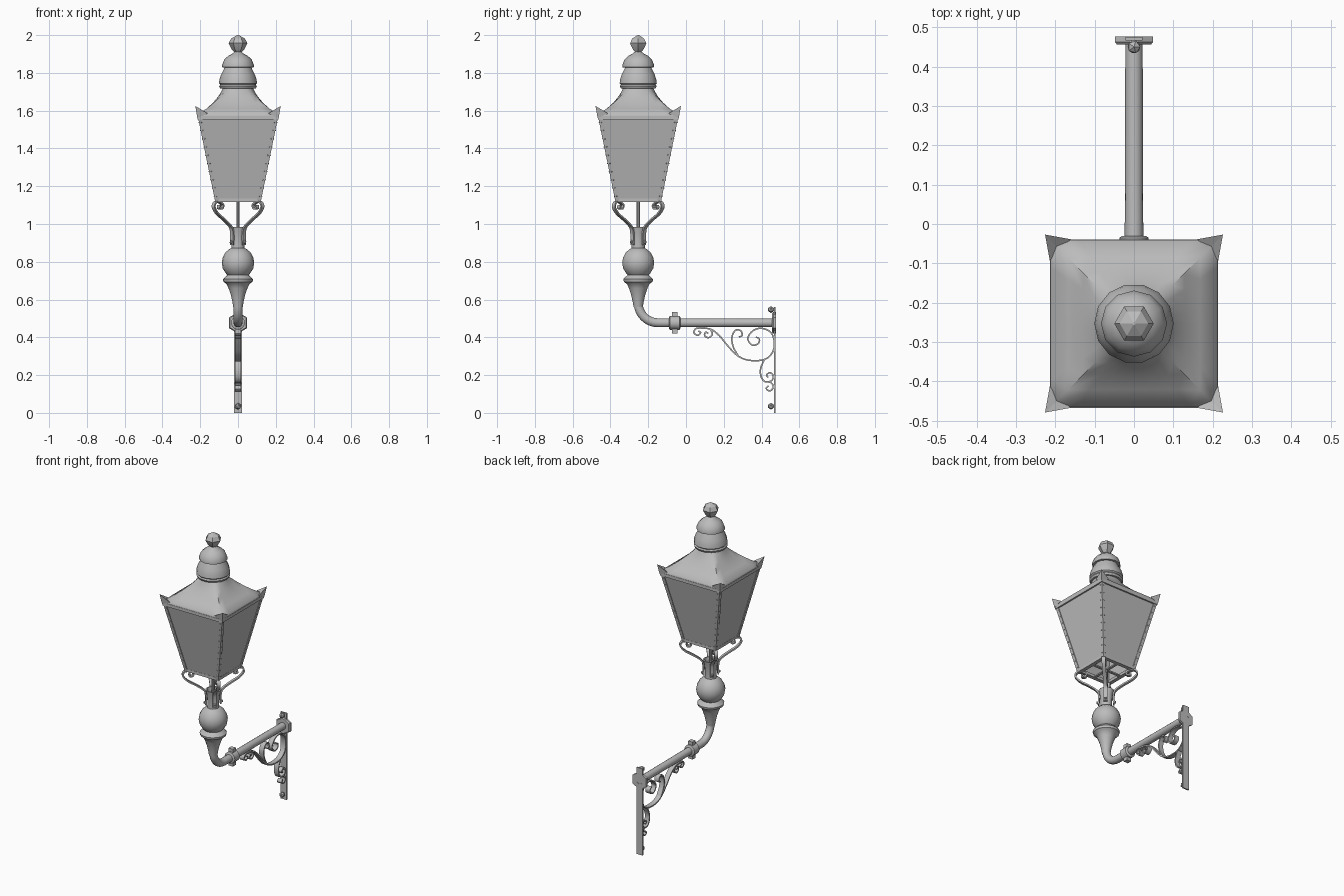
import bpy, bmesh, math
from mathutils import Vector, Matrix

if "Cube" in bpy.data.objects:
    bpy.data.objects.remove(bpy.data.objects["Cube"])

CY = -0.253                      # lantern axis
AXIS = Vector((0, CY, 0))
PIPE_Z = 0.477

grey = bpy.data.materials.new("painted_grey_metal")
grey.diffuse_color = (0.5, 0.5, 0.5, 1)
grey.use_nodes = True
grey.node_tree.nodes["Principled BSDF"].inputs["Base Color"].default_value = grey.diffuse_color


def finish(name, bm, smooth=40):
    bmesh.ops.recalc_face_normals(bm, faces=bm.faces)
    me = bpy.data.meshes.new(name)
    bm.to_mesh(me)
    bm.free()
    me.materials.append(grey)
    ob = bpy.data.objects.new(name, me)
    bpy.context.collection.objects.link(ob)
    if smooth:
        bpy.ops.object.select_all(action='DESELECT')
        ob.select_set(True)
        bpy.context.view_layer.objects.active = ob
        bpy.ops.object.shade_smooth_by_angle(angle=math.radians(smooth))
    return ob


def add_loft(bm, rings, cap=True, loop=False):
    vs = [[bm.verts.new(p) for p in r] for r in rings]
    n = len(vs[0])
    for a, b in zip(vs, vs[1:] + ([vs[0]] if loop else [])):
        for i in range(n):
            j = (i + 1) % n
            bm.faces.new((a[i], a[j], b[j], b[i]))
    if cap and not loop:
        bm.faces.new(vs[0])
        bm.faces.new(vs[-1])


def loft(name, rings, cap=True, loop=False, smooth=40):
    bm = bmesh.new()
    add_loft(bm, rings, cap, loop)
    return finish(name, bm, smooth)


def circle(r, n, centre, u=Vector((1, 0, 0)), v=Vector((0, 1, 0)), turn=0):
    return [centre + u * r * math.cos(turn + math.tau * i / n)
            + v * r * math.sin(turn + math.tau * i / n) for i in range(n)]


def lathe(name, profile, n=16, cap=True, loop=False, smooth=40):
    return loft(name, [circle(r, n, AXIS + Vector((0, 0, z))) for r, z in profile],
                cap, loop, smooth)


def lathe_y(name, profile, n, loop=False, smooth=40):
    return loft(name, [circle(r, n, Vector((0, y, PIPE_Z)), v=Vector((0, 0, 1)), turn=math.pi / 2)
                       for r, y in profile], True, loop, smooth)


def spline(pts, steps=4):
    """Smooth curve through 2D points."""
    p = [Vector(q) for q in pts]
    p = [2 * p[0] - p[1]] + p + [2 * p[-1] - p[-2]]
    out = []
    for a, b, c, d in zip(p, p[1:], p[2:], p[3:]):
        for k in range(steps):
            t = k / steps
            out.append(0.5 * (2 * b + (c - a) * t + (2 * a - 5 * b + 4 * c - d) * t * t
                              + (3 * b - a - 3 * c + d) * t ** 3))
    return out + [p[-2]]


def strip(name, pts, width, thick, origin, out):
    """Flat iron bar bent in the plane spanned by out and z."""
    path = spline(pts)
    side = out.cross(Vector((0, 0, 1))) * width / 2
    rings = []
    for i, p in enumerate(path):
        t = (path[min(i + 1, len(path) - 1)] - path[max(i - 1, 0)]).normalized()
        nrm = (out * -t.y + Vector((0, 0, t.x))) * thick / 2
        c = origin + out * p.x + Vector((0, 0, p.y))
        rings.append([c + side + nrm, c - side + nrm, c - side - nrm, c + side - nrm])
    return loft(name, rings)


def box(bm, lo, hi):
    lo, hi = Vector(lo), Vector(hi)
    m = Matrix.Translation((lo + hi) / 2) @ Matrix.Diagonal((*(hi - lo), 1))
    bmesh.ops.create_cube(bm, size=1, matrix=m)


def ball(bm, c, r):
    bmesh.ops.create_icosphere(bm, subdivisions=1, radius=r, matrix=Matrix.Translation(c))


def square(h, z):
    return [AXIS + Vector((sx * h, sy * h, z)) for sx, sy in ((1, 1), (-1, 1), (-1, -1), (1, -1))]


# --- lantern body: four sloping panes with an open bottom
loft("lantern_panes", [square(0.119, 1.125), square(0.206, 1.56),
                       square(0.201, 1.56), square(0.114, 1.125)], loop=True, smooth=0)
for nm, h, w, z0, z1 in (("bottom_rim", 0.122, 0.024, 1.117, 1.135), ("eave_rim", 0.214, 0.02, 1.552, 1.572)):
    loft(nm, [square(h, z0), square(h, z1), square(h - w, z1), square(h - w, z0)], loop=True, smooth=0)

# --- corner angles and their rivets, and horns on the eave corners
corners, rivets, horns = bmesh.new(), bmesh.new(), bmesh.new()
for sx in (-1, 1):
    for sy in (-1, 1):
        rings = []
        for h, z in ((0.122, 1.125), (0.211, 1.56)):
            leg, t = 0.022, 0.004
            rings.append([AXIS + Vector((sx * a, sy * b, z)) for a, b in (
                (h, h), (h - leg, h), (h - leg, h - t), (h - t, h - t), (h - t, h - leg), (h, h - leg))])
        add_loft(corners, rings)
        for k in range(10):
            f = (k + 0.5) / 10
            h, z = 0.122 + 0.089 * f, 1.125 + 0.435 * f
            ball(rivets, AXIS + Vector((sx * (h - 0.013), sy * h, z)), 0.0035)
            ball(rivets, AXIS + Vector((sx * h, sy * (h - 0.013), z)), 0.0035)
        base = [horns.verts.new(AXIS + Vector((sx * a, sy * b, z))) for a, b, z in (
            (0.215, 0.215, 1.56), (0.16, 0.214, 1.585), (0.19, 0.19, 1.585), (0.214, 0.16, 1.585))]
        tip = horns.verts.new(AXIS + Vector((sx * 0.226, sy * 0.226, 1.625)))
        horns.faces.new(base)
        for i in range(4):
            horns.faces.new((base[i], base[(i + 1) % 4], tip))
finish("corner_angles", corners, 0)
finish("corner_rivets", rivets)
finish("eave_horns", horns, 0)

# --- concave roof, square at the eaves and round at the neck
N = 32
rings = []
for h, z, rnd in ((0.19, 1.568, 0), (0.212, 1.572, 0), (0.21, 1.584, 0), (0.168, 1.61, 0), (0.132, 1.642, 0.1),
                  (0.107, 1.672, 0.3), (0.09, 1.698, 0.65), (0.078, 1.725, 1)):
    ring = []
    for i in range(N):
        a = math.tau * i / N
        c, s = math.cos(a), math.sin(a)
        k = h * ((1 - rnd) / max(abs(c), abs(s)) + rnd)
        ring.append(AXIS + Vector((c * k, s * k, z)))
    rings.append(ring)
loft("roof", rings, cap=False, smooth=50)

# --- stacked vent caps and faceted finial
lathe("lower_vent_cap", [(0.07, 1.715), (0.094, 1.718), (0.1, 1.73), (0.094, 1.738), (0.101, 1.745),
                         (0.098, 1.765), (0.09, 1.79), (0.074, 1.822), (0.068, 1.835)], 14)
lathe("upper_vent_cap", [(0.06, 1.828), (0.084, 1.83), (0.084, 1.842), (0.073, 1.87), (0.052, 1.89),
                         (0.03, 1.902), (0.018, 1.912), (0.018, 1.92)], 12)
lathe("finial", [(0.016, 1.908), (0.034, 1.926), (0.05, 1.957), (0.036, 1.982), (0.004, 2.0)], 6, smooth=30)

# --- scrolled arms carrying the lantern corners
for i in range(4):
    a = math.pi / 4 + i * math.pi / 2
    out = Vector((math.cos(a), math.sin(a), 0))
    strip("scroll_arm", [(0.044, 0.89), (0.044, 0.95), (0.055, 0.985), (0.1, 1.02), (0.155, 1.055),
                         (0.182, 1.09), (0.17, 1.115), (0.14, 1.115), (0.117, 1.1), (0.125, 1.082),
                         (0.143, 1.085), (0.14, 1.1)], 0.022, 0.009, AXIS, out)

# --- feed rod and bottom cross bars
lathe("feed_rod", [(0.009, 0.88), (0.009, 1.13)], 8)
bars = bmesh.new()
box(bars, (-0.115, CY - 0.008, 1.12), (0.115, CY + 0.008, 1.128))
box(bars, (-0.008, CY - 0.115, 1.12), (0.008, CY + 0.115, 1.128))
finish("bottom_cross_bars", bars, 0)

# --- socket, ball and flared stem
lathe("socket", [(0.036, 0.86), (0.034, 0.9), (0.038, 0.95), (0.046, 0.985), (0.038, 0.985),
                 (0.026, 0.95), (0.024, 0.86)], 12, loop=True)
bolts = bmesh.new()
for i in range(4):
    a = math.pi / 4 + i * math.pi / 2
    ball(bolts, AXIS + Vector((0.05 * math.cos(a), 0.05 * math.sin(a), 0.905)), 0.01)
finish("socket_bolts", bolts)
lathe("ball_and_flare", [(0.035, 0.872), (0.045, 0.868), (0.066, 0.85), (0.081, 0.823), (0.086, 0.795),
                         (0.081, 0.765), (0.064, 0.738), (0.056, 0.73), (0.066, 0.722), (0.08, 0.708),
                         (0.077, 0.694), (0.06, 0.682), (0.05, 0.66), (0.038, 0.625), (0.03, 0.59),
                         (0.025, 0.56)], 18)

# --- bent pipe running back to the wall
R = 0.105
path = [(CY, 0.6, 0)]
path += [(CY + R - R * math.cos(t), PIPE_Z + R - R * math.sin(t), t)
         for t in [math.pi / 2 * k / 8 for k in range(9)]]
path.append((0.468, PIPE_Z, math.pi / 2))
loft("pipe", [circle(0.024 if i < 10 else 0.022, 14, Vector((0, y, z)),
                     v=Vector((0, math.cos(t), math.sin(t)))) for i, (y, z, t) in enumerate(path)])

# --- clamped coupling with bolts, and hexagonal wall flange
lathe_y("coupling", [(0.03, -0.09), (0.037, -0.085), (0.037, -0.035), (0.03, -0.03)], 12)
cb = bmesh.new()
for s in (-1, 1):
    z = PIPE_Z + s * 0.044
    box(cb, (-0.016, -0.075, z - 0.012), (0.016, -0.045, z + 0.012))
finish("coupling_bolts", cb, 0)
lathe_y("wall_flange", [(0.05, 0.456), (0.056, 0.462), (0.056, 0.476), (0.022, 0.476), (0.022, 0.456)],
        6, loop=True, smooth=0)

# --- wall plate with fixing bolts
plate = bmesh.new()
box(plate, (-0.022, 0.466, 0), (0.022, 0.475, 0.56))
finish("wall_plate", plate, 0)
fix = bmesh.new()
for z, r in ((0.035, 0.018), (0.547, 0.018)):
    ball(fix, Vector((0, 0.45, z)), r)
    box(fix, (-0.008, 0.45, z - 0.008), (0.008, 0.468, z + 0.008))
finish("fixing_bolts", fix)

# --- scrollwork bracket under the pipe
scrolls = {
    "main_scroll": [(0.07, 0.45), (0.13, 0.443), (0.175, 0.41), (0.217, 0.36), (0.27, 0.305), (0.33, 0.279),
                    (0.41, 0.281), (0.455, 0.315), (0.468, 0.37), (0.45, 0.425), (0.40, 0.448), (0.355, 0.435),
                    (0.327, 0.395), (0.348, 0.36), (0.38, 0.365), (0.389, 0.39), (0.37, 0.402)],
    "upper_scroll": [(0.275, 0.304), (0.25, 0.35), (0.243, 0.4), (0.262, 0.437), (0.29, 0.435),
                     (0.297, 0.41), (0.28, 0.402)],
    "front_curl": [(0.13, 0.443), (0.14, 0.415), (0.118, 0.398), (0.098, 0.41), (0.105, 0.428), (0.118, 0.42)],
    "front_tip_curl": [(0.1, 0.45), (0.055, 0.447), (0.042, 0.425), (0.062, 0.41), (0.078, 0.425), (0.066, 0.433)],
    "lower_scroll": [(0.415, 0.283), (0.395, 0.235), (0.398, 0.19), (0.42, 0.165), (0.452, 0.17),
                     (0.463, 0.195), (0.445, 0.213), (0.426, 0.2), (0.436, 0.187)],
    "lower_tip_curl": [(0.42, 0.165), (0.45, 0.16), (0.463, 0.137), (0.445, 0.116), (0.425, 0.128), (0.437, 0.143)],
}
for nm, pts in scrolls.items():
    strip(nm, pts, 0.032, 0.008, Vector((0, 0, 0)), Vector((0, 1, 0)))
